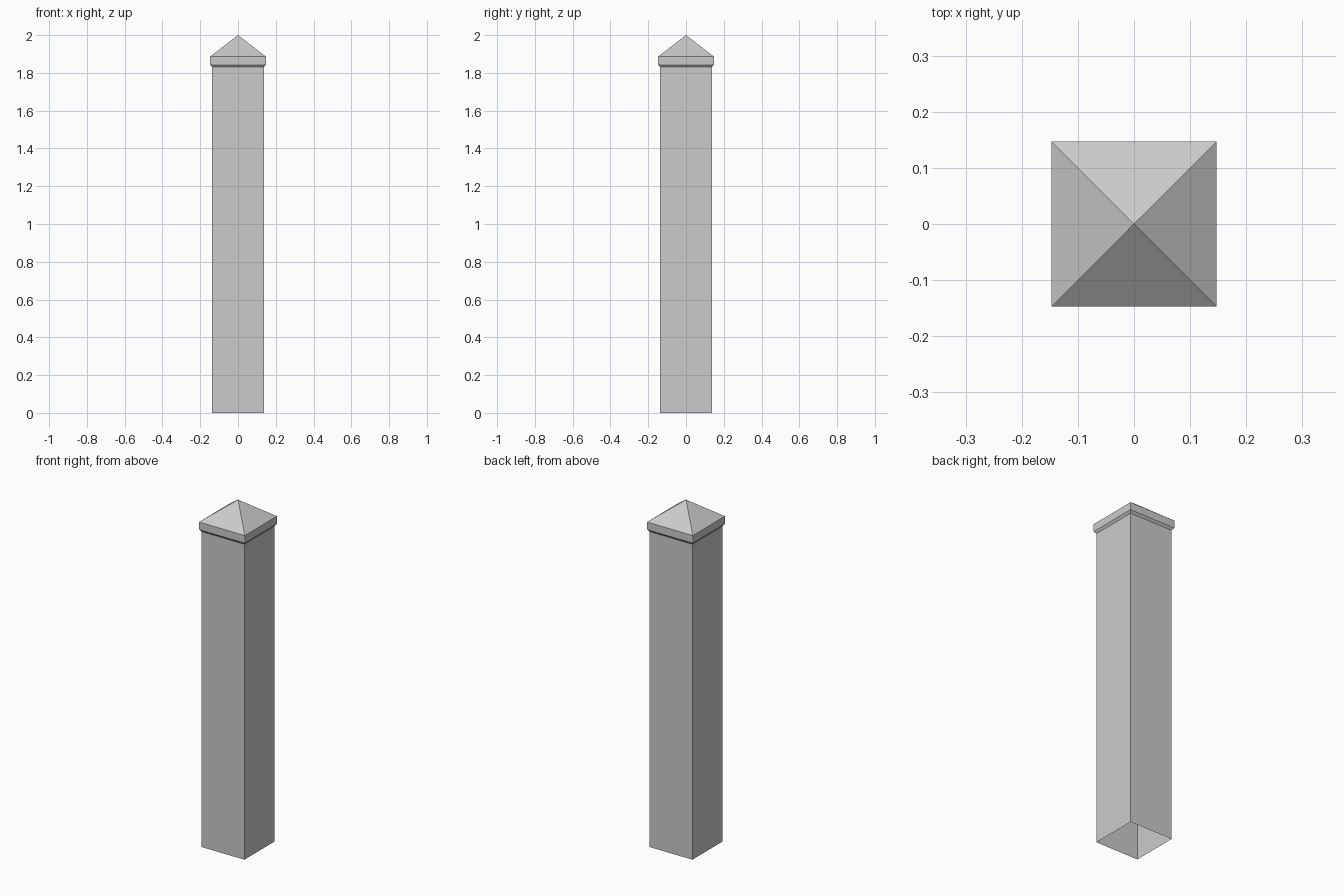
import bpy
import bmesh

cube = bpy.data.objects.get("Cube")
if cube:
    bpy.data.objects.remove(cube, do_unlink=True)

stone = bpy.data.materials.new("grey stone")
stone.use_nodes = True
colour = (0.6, 0.6, 0.6, 1)
stone.diffuse_color = colour
stone.node_tree.nodes["Principled BSDF"].inputs["Base Color"].default_value = colour


def square_loft(name, profile, apex=None):
    """Stack square rings of (half width, height), optionally closed by a point."""
    bm = bmesh.new()
    rings = [[bm.verts.new((sx * h, sy * h, z))
              for sx, sy in ((-1, -1), (1, -1), (1, 1), (-1, 1))]
             for h, z in profile]
    for low, high in zip(rings, rings[1:]):
        for i in range(4):
            j = (i + 1) % 4
            bm.faces.new((low[i], low[j], high[j], high[i]))
    if apex is not None:
        tip = bm.verts.new((0, 0, apex))
        for i in range(4):
            bm.faces.new((rings[-1][i], rings[-1][(i + 1) % 4], tip))
    mesh = bpy.data.meshes.new(name)
    bm.to_mesh(mesh)
    bm.free()
    mesh.materials.append(stone)
    obj = bpy.data.objects.new(name, mesh)
    bpy.context.collection.objects.link(obj)
    return obj


# Hollow shaft, open at the foot
square_loft("post_shaft", [(0.137, 0), (0.137, 1.83)])

# Cap with a bevelled underside, a straight rim and a pyramid roof
square_loft("post_cap", [(0.137, 1.83), (0.147, 1.843), (0.147, 1.887)], apex=2)
